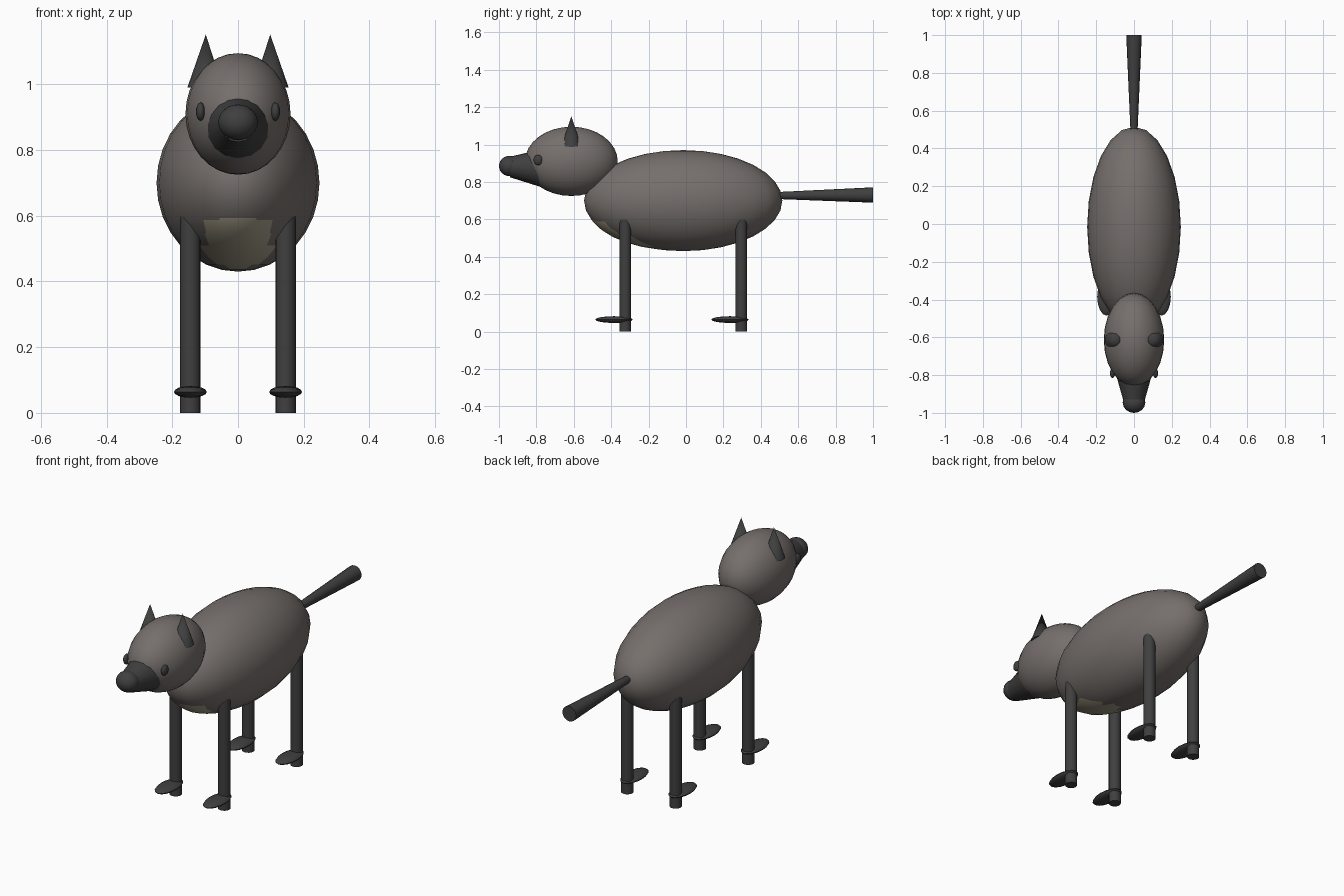
import bpy, math
from mathutils import Vector

if "Cube" in bpy.data.objects:
    bpy.data.objects.remove(bpy.data.objects["Cube"])


def material(name, rgb):
    m = bpy.data.materials.new(name)
    m.diffuse_color = (*rgb, 1)
    m.use_nodes = True
    m.node_tree.nodes["Principled BSDF"].inputs["Base Color"].default_value = m.diffuse_color
    return m


FUR = material("grey_brown_fur", (0.18, 0.16, 0.15))
DARK = material("charcoal", (0.05, 0.05, 0.05))
TAN = material("pale_tan", (0.38, 0.34, 0.25))


def finish(name, mat):
    ob = bpy.context.object
    ob.name = name
    ob.data.materials.append(mat)
    bpy.ops.object.transform_apply(location=False, rotation=True, scale=True)
    bpy.ops.object.shade_smooth_by_angle(angle=math.radians(40))
    return ob


def ellipsoid(name, loc, radii, mat, segs=24, rings=16):
    bpy.ops.mesh.primitive_uv_sphere_add(segments=segs, ring_count=rings, radius=1, location=loc)
    bpy.context.object.scale = radii
    return finish(name, mat)


def cone(name, start, end, r1, r2, mat, sides=16):
    a, b = Vector(start), Vector(end)
    bpy.ops.mesh.primitive_cone_add(vertices=sides, radius1=r1, radius2=r2,
                                    depth=(b - a).length, location=(a + b) / 2)
    bpy.context.object.rotation_euler = (b - a).to_track_quat('Z', 'Y').to_euler()
    return finish(name, mat)


# Body, with a pale chest patch just breaking through its lower front
centre, radii = Vector((0, -0.015, 0.70)), Vector((0.248, 0.53, 0.27))
ellipsoid("body", centre, radii, FUR)
angle = math.radians(48)
offset = Vector((0, -math.cos(angle) * radii.y, -math.sin(angle) * radii.z)) * 0.1
ellipsoid("chest_patch", centre + offset, radii * 0.911, TAN)

# Head, muzzle and nose
ellipsoid("head", (0, -0.613, 0.91), (0.16, 0.248, 0.185), FUR)
cone("muzzle", (0, -0.78, 0.875), (0, -0.94, 0.88), 0.1, 0.055, DARK)
ellipsoid("nose", (0, -0.945, 0.885), (0.06, 0.055, 0.054), DARK, 16, 12)

# Tail widening to the tip
cone("tail", (0, 0.45, 0.727), (0, 1.0, 0.73), 0.017, 0.041, DARK)

# Paired parts
for side, s in (("left", 1), ("right", -1)):
    ellipsoid(side + "_eye", (s * 0.114, -0.79, 0.917), (0.014, 0.025, 0.028), DARK, 16, 8)
    cone(side + "_ear", (s * 0.1, -0.613, 0.99), (s * 0.098, -0.613, 1.152), 0.054, 0, DARK)
    for end, y in (("front", -0.325), ("back", 0.295)):
        cone(f"{end}_{side}_leg", (s * 0.145, y, 0), (s * 0.145, y, 0.6), 0.031, 0.031, DARK)
        ellipsoid(f"{end}_{side}_foot", (s * 0.145, y - 0.06, 0.064),
                  (0.05, 0.1, 0.018), DARK, 16, 8)
